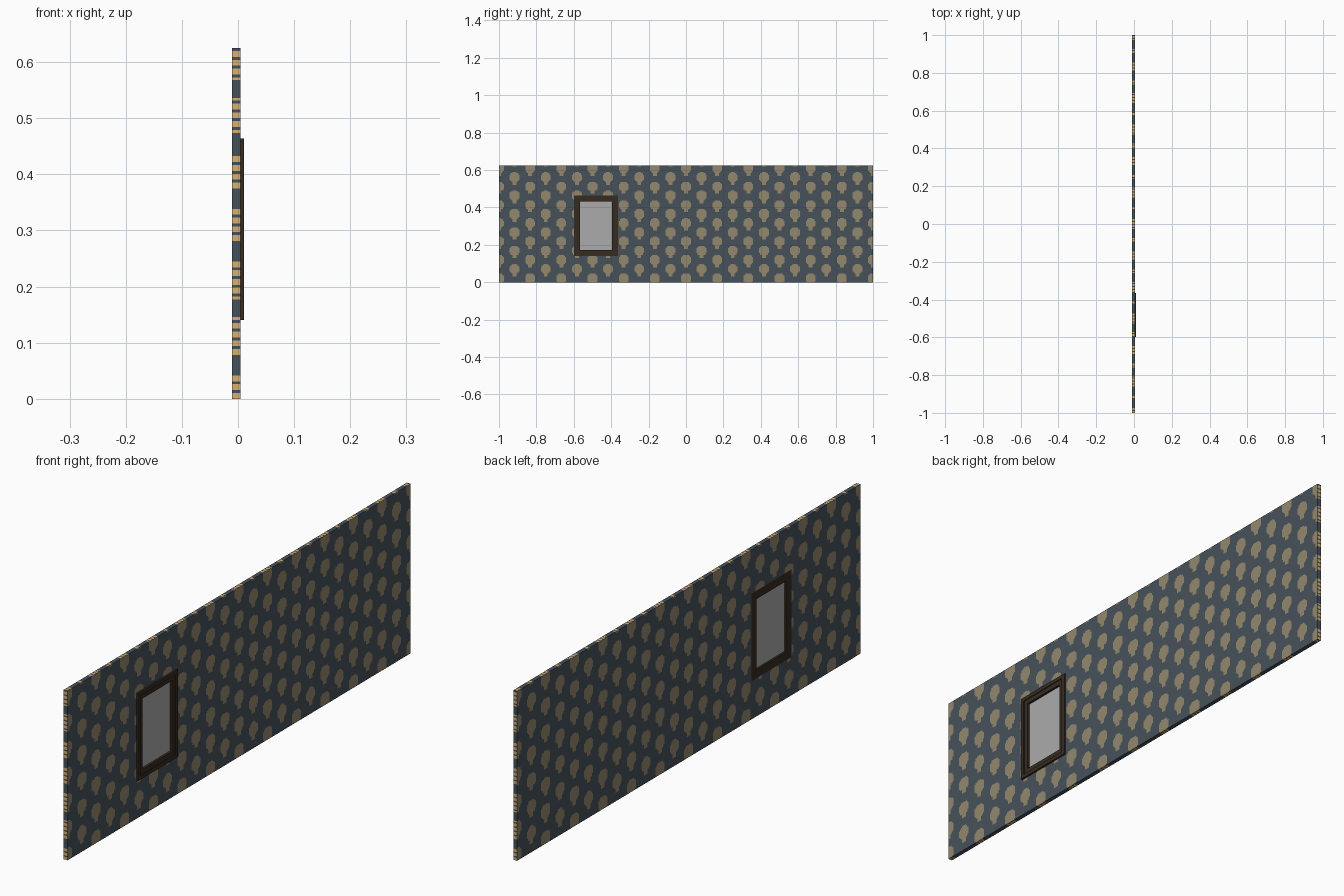
import bpy, math

if "Cube" in bpy.data.objects:
    bpy.data.objects.remove(bpy.data.objects["Cube"])

U = 1 / 192                      # wall grid cell
NY, NZ = 384, 120                # cells along the wall and up it
XB, XF, XT = -0.011, 0.0045, 0.011   # wall back, wall front, frame front
J0, J1, K0, K1 = 77, 122, 27, 89     # window opening, in grid cells


def srgb(r, g, b):
    f = lambda c: (c / 255 / 12.92) if c < 11 else ((c / 255 + 0.055) / 1.055) ** 2.4
    return (f(r), f(g), f(b), 1)


def mat(name, rgb):
    m = bpy.data.materials.new(name)
    m.diffuse_color = srgb(*rgb)
    m.use_nodes = True
    m.node_tree.nodes["Principled BSDF"].inputs["Base Color"].default_value = m.diffuse_color
    return m


SLATE = mat("slate_blue", (71, 81, 90))
TAUPE = mat("taupe_motif", (148, 136, 112))
TAN = mat("tan_edge", (214, 177, 118))
BROWN = mat("dark_brown", (54, 43, 32))
GREY = mat("pane_grey", (171, 171, 171))


def add_mesh(name, verts, faces, mats, idx=None):
    me = bpy.data.meshes.new(name)
    me.from_pydata(verts, [], faces)
    for m in mats:
        me.materials.append(m)
    if idx:
        me.polygons.foreach_set("material_index", idx)
    me.update()
    ob = bpy.data.objects.new(name, me)
    bpy.context.scene.collection.objects.link(ob)
    return ob


# Rounded motif tapering to a small foot, repeated in staggered columns
def is_motif(j, k):
    y, z = (j + 0.5) * U, (k + 0.5) * U
    col = round(y * 12)
    dy = abs(y - col / 12)
    off = 0.015 + (0.049 if col % 2 else 0)
    dz = z - off - round((z - off) / 0.098) * 0.098
    t = dz / 0.033
    if abs(t) > 1:
        return False
    if t < -0.55:
        return dy < 0.011
    return dy < 0.028 * math.sqrt(max(0, 1 - ((t - 0.2) / 0.82) ** 2))


# Patterned wall: two gridded faces with an opening, closed by rim strips
verts, faces, idx = [], [], []
for x in (XB, XF):
    for k in range(NZ + 1):
        for j in range(NY + 1):
            verts.append((x, j * U - 1, k * U))
S = (NY + 1) * (NZ + 1)
vid = lambda j, k: k * (NY + 1) + j
for k in range(NZ):
    for j in range(NY):
        if J0 <= j < J1 and K0 <= k < K1:
            continue
        a, b, c, d = vid(j, k), vid(j + 1, k), vid(j + 1, k + 1), vid(j, k + 1)
        m = 1 if is_motif(j, k) else 0
        faces += [(a + S, b + S, c + S, d + S), (d, c, b, a)]
        idx += [m, m]


# Rim cells: motif bands striped tan and slate
def rim(a, b, j, k, n):
    faces.append((a, b, b + S, a + S))
    idx.append(2 if is_motif(j, k) and n % 3 != 2 else 0)


for j in range(NY):
    rim(vid(j, 0), vid(j + 1, 0), j, 0, j)
    rim(vid(j + 1, NZ), vid(j, NZ), j, NZ - 1, j)
for k in range(NZ):
    rim(vid(0, k + 1), vid(0, k), 0, k, k)
    rim(vid(NY, k), vid(NY, k + 1), NY - 1, k, k)
add_mesh("patterned_wall", verts, faces, [SLATE, TAUPE, TAN], idx)


# Rectangular ring swept from an (inset, x) profile around the opening
def ring(name, profile, material):
    y0, y1, z0, z1 = J0 * U - 1, J1 * U - 1, K0 * U, K1 * U
    v, f, n = [], [], len(profile)
    for sy, sz in ((0, 0), (1, 0), (1, 1), (0, 1)):
        for d, x in profile:
            v.append((x, y1 - d if sy else y0 + d, z1 - d if sz else z0 + d))
    for c in range(4):
        for i in range(n):
            p, q = c * n, (c + 1) % 4 * n
            r = (i + 1) % n
            f.append((p + i, q + i, q + r, p + r))
    return add_mesh(name, v, f, [material])


# Window frame with a raised outer moulding and a lower inner step
ring("window_frame", [(0, XB), (0, XT), (0.014, XT), (0.014, 0.008),
                      (0.031, 0.008), (0.031, XB)], BROWN)

# Window pane set in the middle of the frame
bpy.ops.mesh.primitive_cube_add(size=1)
pane = bpy.context.object
pane.name = "window_pane"
pane.dimensions = (0.003, (J1 - J0) * U - 0.06, (K1 - K0) * U - 0.06)
pane.location = (-0.002, (J0 + J1) / 2 * U - 1, (K0 + K1) / 2 * U)
pane.data.materials.append(GREY)
